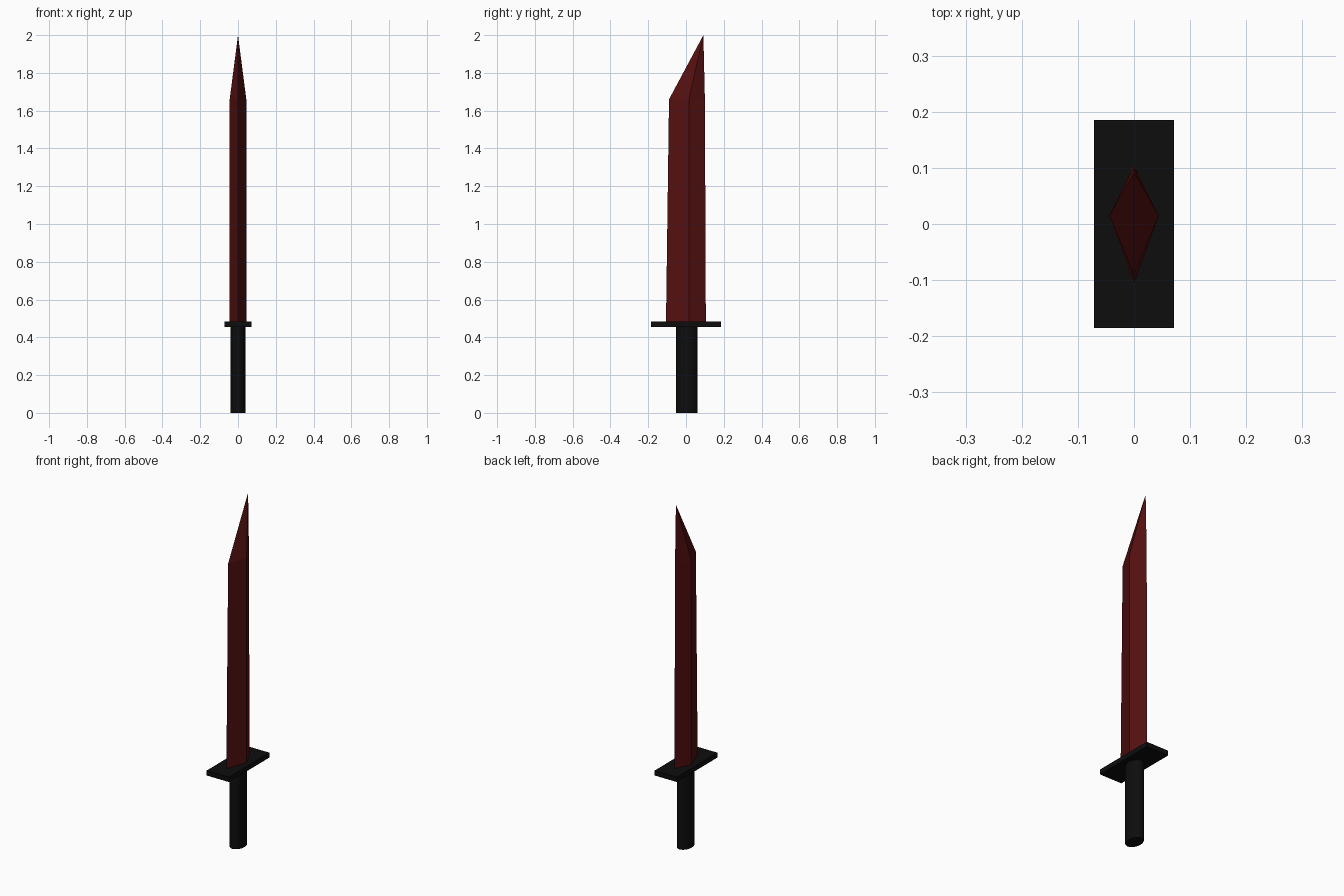
import bpy, bmesh, math

cube = bpy.data.objects.get("Cube")
if cube:
    bpy.data.objects.remove(cube, do_unlink=True)


def material(name, color):
    m = bpy.data.materials.new(name)
    m.use_nodes = True
    m.diffuse_color = color
    bsdf = m.node_tree.nodes["Principled BSDF"]
    bsdf.inputs["Base Color"].default_value = color
    bsdf.inputs["Roughness"].default_value = 0.6
    return m


dark_red = material("dark red", (0.09, 0.005, 0.005, 1))
black = material("black", (0.004, 0.004, 0.004, 1))


def finish(obj, name, mat):
    obj.name = obj.data.name = name
    obj.data.materials.clear()
    obj.data.materials.append(mat)


# Grip: oval cylinder reaching into the guard
bpy.ops.mesh.primitive_cylinder_add(vertices=32, radius=1, depth=0.46, location=(0, 0.004, 0.23))
grip = bpy.context.object
grip.scale = (0.04, 0.056, 1)
bpy.ops.object.transform_apply(location=False, rotation=False, scale=True)
bpy.ops.object.shade_smooth_by_angle(angle=math.radians(40))
finish(grip, "grip", black)

# Guard: flat rectangular plate
bpy.ops.mesh.primitive_cube_add(size=1, location=(0, 0, 0.469))
guard = bpy.context.object
guard.scale = (0.142, 0.37, 0.028)
bpy.ops.object.transform_apply(location=False, rotation=False, scale=True)
finish(guard, "guard", black)

# Blade: diamond section, slightly tapered, running to a slanted point
bm = bmesh.new()


def diamond(front, ridge, back, half, z):
    points = ((0, front), (half, ridge), (0, back), (-half, ridge))
    return [bm.verts.new((x, y, z)) for x, y in points]


base = diamond(-0.106, 0.015, 0.105, 0.044, 0.475)
shoulder = diamond(-0.09, 0.015, 0.1, 0.044, 1.66)
tip = bm.verts.new((0, 0.092, 2.0))
bm.faces.new(base[::-1])
for i in range(4):
    j = (i + 1) % 4
    bm.faces.new((base[i], base[j], shoulder[j], shoulder[i]))
    bm.faces.new((shoulder[i], shoulder[j], tip))
bmesh.ops.recalc_face_normals(bm, faces=bm.faces)
mesh = bpy.data.meshes.new("blade")
bm.to_mesh(mesh)
bm.free()
blade = bpy.data.objects.new("blade", mesh)
bpy.context.collection.objects.link(blade)
finish(blade, "blade", dark_red)
